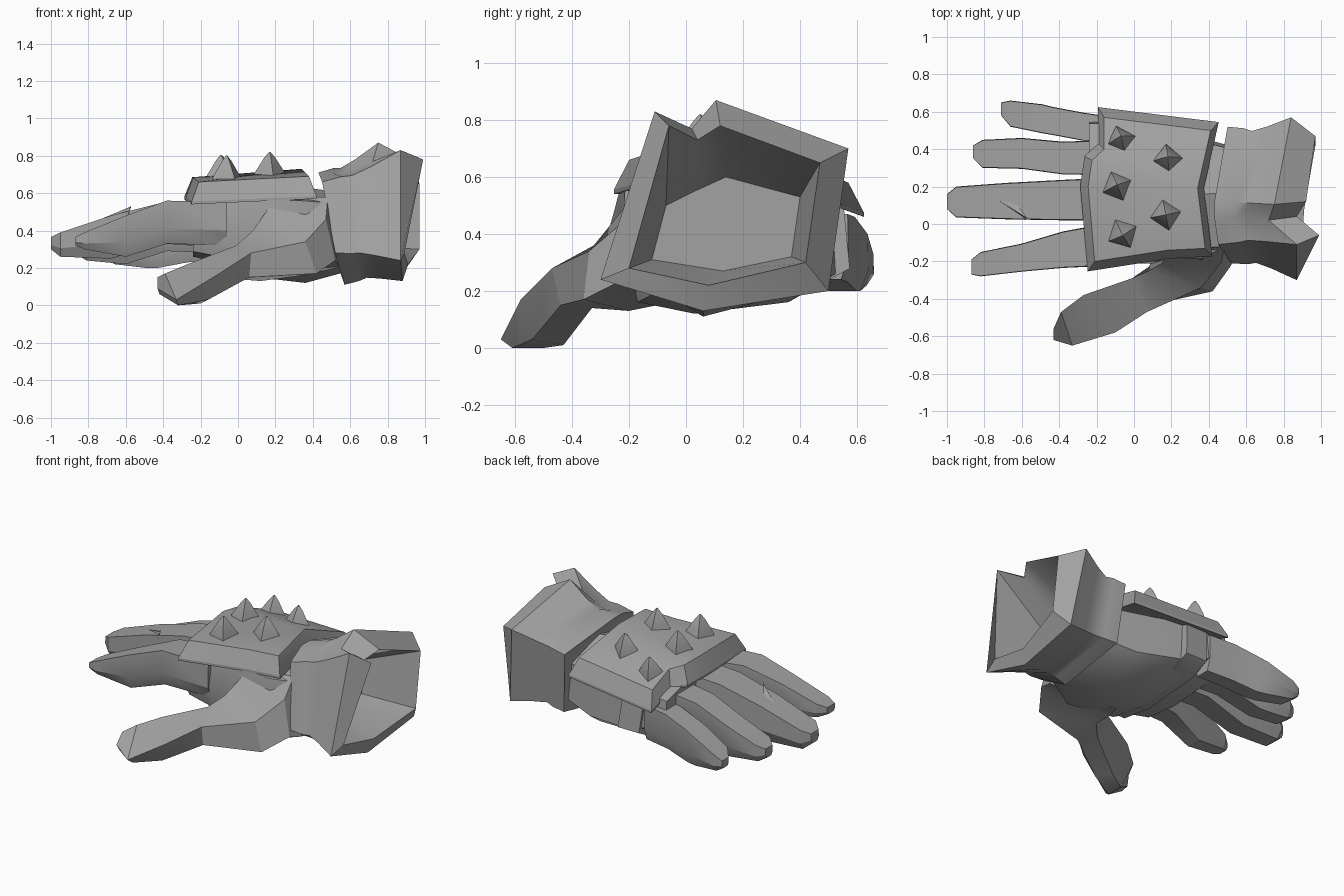
import bpy, bmesh, math
from mathutils import Vector

metal = bpy.data.materials.new("grey metal")
metal.diffuse_color = (0.36, 0.36, 0.36, 1)


def finish(name, bm, angle=30):
    bmesh.ops.recalc_face_normals(bm, faces=bm.faces[:])
    me = bpy.data.meshes.new(name)
    bm.to_mesh(me)
    bm.free()
    me.materials.append(metal)
    ob = bpy.data.objects.new(name, me)
    bpy.context.collection.objects.link(ob)
    bpy.context.view_layer.objects.active = ob
    ob.select_set(True)
    bpy.ops.object.shade_smooth_by_angle(angle=math.radians(angle))
    ob.select_set(False)
    return ob


def loft(name, rings, angle=30):
    """Skin a list of rings with equal point counts and cap both ends."""
    bm = bmesh.new()
    vs = [[bm.verts.new(p) for p in r] for r in rings]
    n = len(vs[0])
    for a, b in zip(vs, vs[1:]):
        for i in range(n):
            j = (i + 1) % n
            bm.faces.new((a[i], a[j], b[j], b[i]))
    bm.faces.new(vs[0])
    bm.faces.new(vs[-1])
    return finish(name, bm, angle)


# Flared cuff: wrist band, waist, notched rim, then the hollow inside
wrist = [(.43, .12, .71), (.50, .52, .61), (.53, .48, .22), (.57, .06, .11),
         (.52, -.21, .28), (.45, -.11, .66), (.43, .03, .71)]
lip = [(.75, .105, .87), (.84, .57, .70), (.90, .50, .20), (.88, .06, .13),
       (.87, -.30, .24), (.87, -.11, .83), (.72, .02, .77)]
mouth = [(.92, .12, .78), (.97, .47, .65), (.97, .42, .30), (.91, .08, .22),
         (.89, -.20, .28), (.99, -.06, .78), (.87, .04, .73)]
floor = [(.62, y, z) for y, z in ((.14, .60), (.40, .53), (.37, .32), (.13, .27),
                                  (-.12, .31), (-.07, .50), (.03, .55))]


def between(t, size):
    """Ring a fraction t from wrist to lip, scaled about the cuff axis."""
    out = []
    for a, b in zip(wrist, lip):
        p = Vector(a).lerp(Vector(b), t)
        out.append((p.x, .12 + (p.y - .12) * size, .42 + (p.z - .42) * size))
    return out


loft("cuff", [between(.06, .85), wrist, between(.25, .95), between(.38, .90),
              between(.62, .93), lip, mouth, floor], 40)

# Palm: one outline fitted to a box (x, near y, far y, bottom, top) per section
outline = [(.04, .86), (.55, 1), (.97, .75), (1, .22),
           (.85, .08), (.36, 0), (.06, .08), (0, .45)]


def section(x, a, b, lo, hi):
    return [(x, a + (b - a) * u, lo + (hi - lo) * v) for u, v in outline]


loft("palm", [section(*s) for s in (
    (.58, -.10, .40, .18, .60), (.36, -.21, .46, .12, .63),
    (.02, -.21, .54, .16, .64), (-.10, -.21, .56, .23, .63), (-.24, -.20, .56, .26, .60))])

# Raised cloth band around the knuckle side of the hand
loft("hand_band", [[(x + .10 * (.6 - p[2]), p[1], p[2])
                    for p in section(0, -.205, .575, .18, .63)] for x in (-.10, .05)])

# Thumb, spreading into the side of the palm
loft("thumb", [
    [(.18, -.14, .57), (.48, -.12, .58), (.54, -.12, .21), (.12, -.02, .15)],
    [(.15, -.21, .50), (.47, -.20, .46), (.52, -.22, .24), (.10, -.10, .15)],
    [(.08, -.25, .40), (.36, -.34, .34), (.42, -.36, .17), (.12, -.20, .13)],
    [(-.01, -.29, .32), (.07, -.47, .28), (.06, -.44, .15), (.00, -.33, .14)],
    [(-.27, -.38, .22), (-.10, -.58, .17), (-.16, -.54, .03), (-.20, -.43, .01)],
    [(-.39, -.47, .17), (-.33, -.65, .03), (-.32, -.61, .00), (-.32, -.50, .00)],
    [(-.43, -.56, .15), (-.43, -.62, .09), (-.42, -.61, .06), (-.42, -.56, .07)],
], 28)


# Fingers: each section is x, near y, far y, bottom z, top z
def finger(name, sections):
    rings = []
    for x, a, b, lo, hi in sections:
        c, m = (b - a) * .18, lo + (hi - lo) * .35
        rings.append([(x, a + c * .1, hi), (x, b - c * .1, hi), (x, b, m),
                      (x, b - c, lo), (x, a + c, lo), (x, a, m)])
    loft(name, rings, 25)


finger("index_finger", [
    (-.06, -.22, .02, .32, .55), (-.38, -.235, -.04, .33, .56),
    (-.60, -.255, -.105, .26, .48), (-.82, -.28, -.15, .30, .39),
    (-.87, -.27, -.19, .32, .365)])
finger("middle_finger", [
    (-.10, .02, .25, .31, .57), (-.40, .02, .235, .33, .55),
    (-.68, .025, .22, .25, .48), (-.95, .035, .20, .26, .39),
    (-1.0, .08, .16, .30, .365)])
finger("ring_finger", [
    (-.10, .26, .45, .28, .54), (-.38, .265, .44, .29, .50),
    (-.60, .295, .46, .22, .43), (-.81, .30, .45, .24, .35),
    (-.86, .35, .42, .27, .33)])
finger("little_finger", [
    (-.10, .43, .57, .24, .47), (-.27, .445, .595, .23, .46),
    (-.43, .475, .625, .20, .42), (-.49, .485, .64, .20, .40),
    (-.66, .52, .66, .22, .33), (-.71, .58, .65, .25, .30)])

# Small torn fin on the middle finger
loft("finger_fin", [
    [(-.76, .15, .45), (-.62, .10, .50), (-.60, .03, .46)],
    [(-.57, .03, .53), (-.575, .025, .52), (-.58, .02, .50)]])

# Hand plate: bent top, border sloping outwards, thin edge and underside
top = [(-.21, -.20, .66), (-.245, .20, .685), (-.225, .34, .67), (-.16, .40, .65),
       (-.16, .57, .58), (.41, .50, .61), (.34, .19, .73), (.38, -.13, .69),
       (.18, -.14, .68)]
rim = [(.08 + (x - .08) * 1.13, .18 + (y - .18) * 1.14, z - .105) for x, y, z in top]
bm = bmesh.new()
t = [bm.verts.new(p) for p in top]
r = [bm.verts.new(p) for p in rim]
u = [bm.verts.new((x, y, z - .015)) for x, y, z in rim]
for i in range(9):
    j = (i + 1) % 9
    bm.faces.new((t[i], t[j], r[j], r[i]))
    bm.faces.new((r[i], r[j], u[j], u[i]))
for ring in (t, u):
    for ids in ((0, 1, 6, 8), (8, 6, 7), (1, 2, 6), (2, 3, 6), (3, 4, 5, 6)):
        bm.faces.new([ring[i] for i in ids])
finish("hand_plate", bm, 20)

# Four-sided studs on the plate: base centre, lean and turn
studs = [(-.07, .44, .60, .03, .3), (.18, .34, .645, .02, .1), (-.09, .20, .675, .01, .4),
         (.17, .05, .69, 0, .2), (-.06, -.05, .67, -.01, .5)]
for k, (x, y, z, lean, turn) in enumerate(studs):
    rings = []
    for h, rad in ((-.03, .095), (.02, .082), (.10, .030), (.13, .004)):
        rings.append([(x + rad * math.cos(turn + i * math.pi / 2),
                       y + lean * h / .13 + rad * math.sin(turn + i * math.pi / 2),
                       z + h) for i in range(4)])
    loft("stud_%d" % (k + 1), rings, 20)
